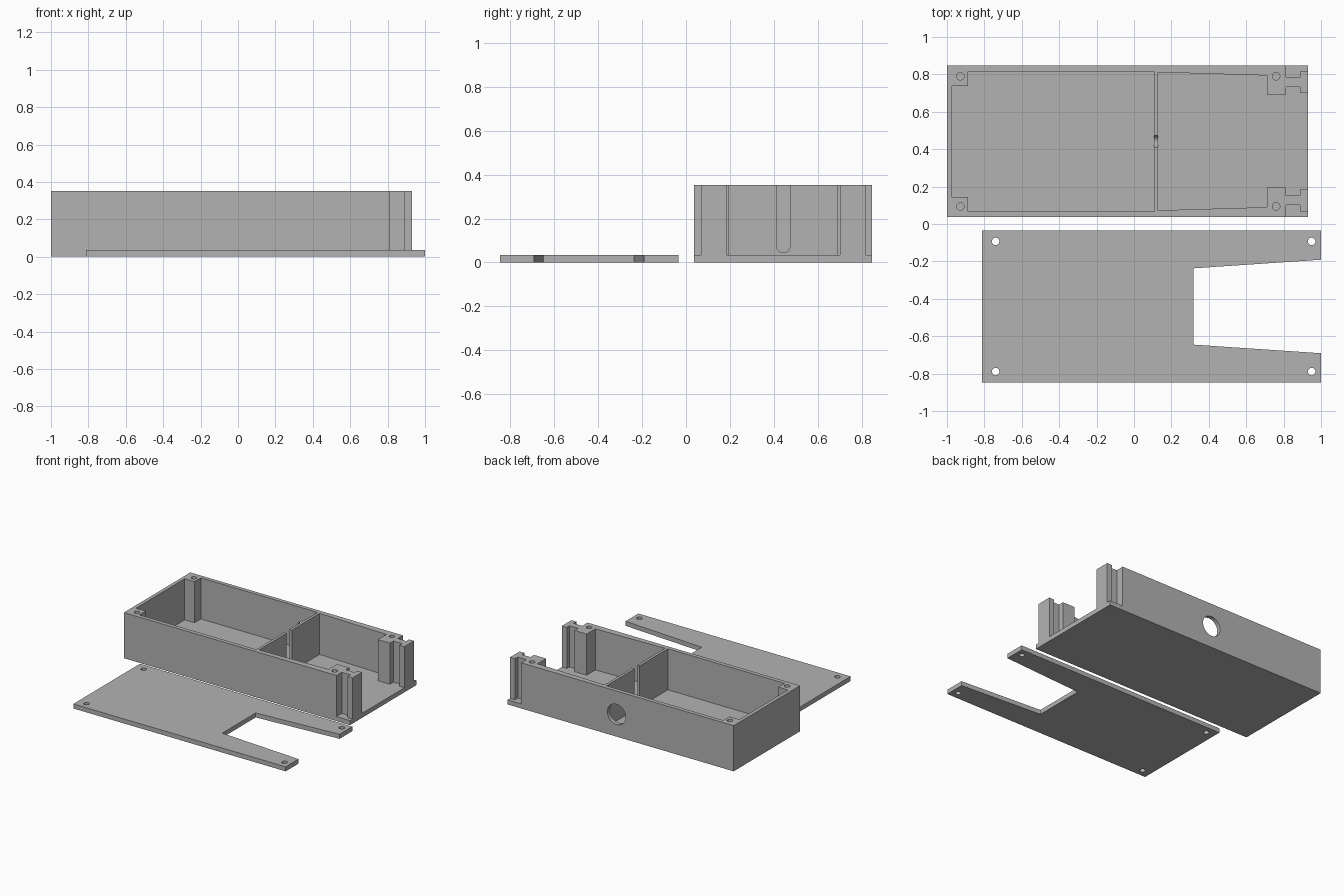
import bpy, bmesh, math
from mathutils import Matrix

if "Cube" in bpy.data.objects:
    bpy.data.objects.remove(bpy.data.objects["Cube"])

grey = bpy.data.materials.new("grey_plastic")
grey.diffuse_color = (0.45, 0.45, 0.45, 1)
grey.use_nodes = True
grey.node_tree.nodes["Principled BSDF"].inputs["Base Color"].default_value = grey.diffuse_color

FLOOR, TOP = 0.035, 0.352
MID = 0.442            # y of the box centre line


def prism(name, points, z0, z1):
    """Solid with the given xy outline between two heights."""
    bm = bmesh.new()
    face = bm.faces.new([bm.verts.new((x, y, z0)) for x, y in points])
    ext = bmesh.ops.extrude_face_region(bm, geom=[face])
    verts = [v for v in ext["geom"] if isinstance(v, bmesh.types.BMVert)]
    bmesh.ops.translate(bm, verts=verts, vec=(0, 0, z1 - z0))
    bmesh.ops.recalc_face_normals(bm, faces=bm.faces)
    mesh = bpy.data.meshes.new(name)
    bm.to_mesh(mesh)
    bm.free()
    mesh.materials.append(grey)
    ob = bpy.data.objects.new(name, mesh)
    bpy.context.collection.objects.link(ob)
    return ob


def circle(x, y, r, n=32):
    return [(x + r * math.cos(2 * math.pi * i / n),
             y + r * math.sin(2 * math.pi * i / n)) for i in range(n)]


def rect(x0, x1, y0, y1):
    return [(x0, y0), (x1, y0), (x1, y1), (x0, y1)]


def mirrored(half):
    """Close a lower half outline by mirroring it about the box centre line."""
    return [(x, MID - d) for x, d in half] + [(x, MID + d) for x, d in reversed(half)]


def cut(target, cutter):
    mod = target.modifiers.new("cut", 'BOOLEAN')
    mod.operation, mod.solver, mod.object = 'DIFFERENCE', 'EXACT', cutter
    bpy.context.view_layer.objects.active = target
    bpy.ops.object.modifier_apply(modifier=mod.name)
    bpy.data.objects.remove(cutter)


# Tray body
box = prism("box", rect(-1, 0.93, 0.037, 0.847), 0, TOP)

# Large compartment, leaving the two left screw posts
cut(box, prism("cutter", mirrored([(-0.972, 0.297), (-0.888, 0.297), (-0.888, 0.374),
                                   (0.107, 0.374)]), FLOOR, 0.5))
# Open-ended compartment with tapering walls, right posts and guide rails
cut(box, prism("cutter", mirrored([(0.128, 0.369), (0.711, 0.352), (0.711, 0.247),
                                   (0.814, 0.247), (0.814, 0.29), (0.888, 0.29),
                                   (0.888, 0.258), (1.1, 0.258)]), FLOOR, 0.5))
# Outer stepped notches at the open end
for s in (-1, 1):
    notch = [(0.814, 0.6), (0.814, 0.34), (0.888, 0.34), (0.888, 0.374), (1.1, 0.374), (1.1, 0.6)]
    cut(box, prism("cutter", [(x, MID + s * d) for x, d in notch], FLOOR, 0.5))
    # Screw holes in the posts
    for x in (-0.928, 0.76):
        cut(box, prism("cutter", circle(x, MID + s * 0.348, 0.02), FLOOR, 0.5))

# Round-bottomed cable slot in the divider
arc = [(0.031 * math.cos(a), 0.076 + 0.031 * math.sin(a))
       for a in (math.pi + math.pi * i / 16 for i in range(17))]
slot = prism("cutter", arc + [(0.031, 0.5), (-0.031, 0.5)], -0.05, 0.05)
slot.data.transform(Matrix.Translation((0.117, MID, 0))
                    @ Matrix(((0, 0, 1, 0), (1, 0, 0, 0), (0, 1, 0, 0), (0, 0, 0, 1))))
cut(box, slot)

# Round opening through the back wall
port = prism("cutter", circle(0, 0, 0.078, 48), -0.1, 0.1)
port.data.transform(Matrix.Translation((0, 0.84, 0.172)) @ Matrix.Rotation(math.pi / 2, 4, 'X'))
cut(box, port)

# Flat lid with a tapered cut-out and four screw holes
lid = prism("lid", [(-0.812, -0.847), (1, -0.847), (1, -0.691), (0.317, -0.645),
                    (0.317, -0.237), (1, -0.191), (1, -0.035), (-0.812, -0.035)], 0, FLOOR)
for x in (-0.74, 0.95):
    for y in (-0.789, -0.093):
        cut(lid, prism("cutter", circle(x, y, 0.02), -0.1, 0.1))

# Smooth round holes, sharp corners
for ob in (box, lid):
    bpy.ops.object.select_all(action='DESELECT')
    ob.select_set(True)
    bpy.context.view_layer.objects.active = ob
    bpy.ops.object.shade_smooth_by_angle(angle=math.radians(25))
